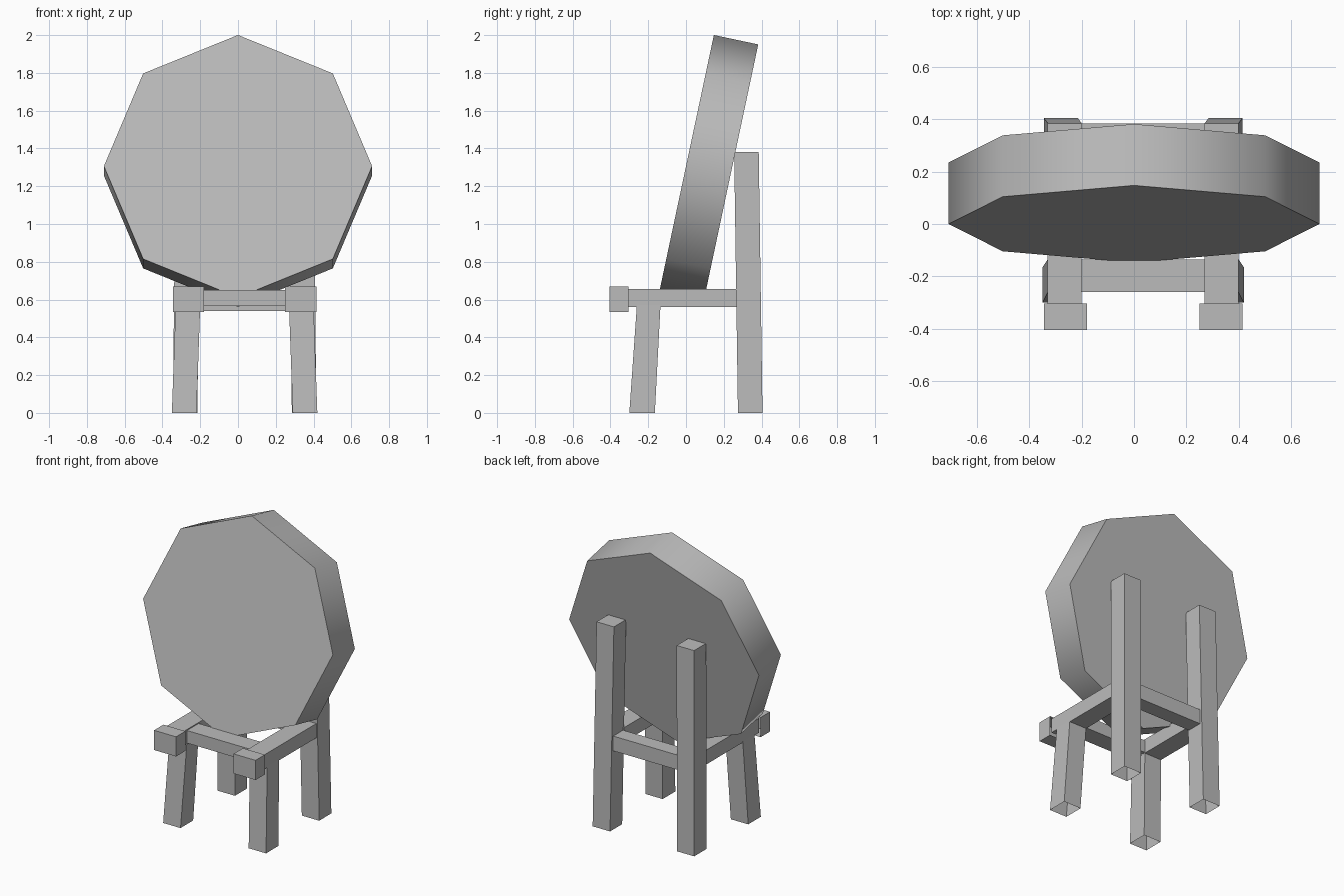
import bpy
import bmesh
from math import radians, sin, cos

cube = bpy.data.objects.get("Cube")
if cube:
    bpy.data.objects.remove(cube, do_unlink=True)

# One plain grey covers everything
grey = bpy.data.materials.new("plain_grey")
grey.use_nodes = True
colour = (0.5, 0.5, 0.5, 1)
grey.diffuse_color = colour
grey.node_tree.nodes["Principled BSDF"].inputs["Base Color"].default_value = colour

STAND_X = 0.035  # middle of the stand


def beam(name, bottom, top, z0, z1, open_side=None):
    """Box between two (x0, x1, y0, y1) rectangles; open_side drops one face."""
    bm = bmesh.new()
    rings = []
    for (x0, x1, y0, y1), z in ((bottom, z0), (top, z1)):
        corners = ((x0, y0), (x1, y0), (x1, y1), (x0, y1))
        rings.append([bm.verts.new((x, y, z)) for x, y in corners])
    low, high = rings
    faces = {"bottom": bm.faces.new(low[::-1]), "top": bm.faces.new(high)}
    for i, side in enumerate(("front", "right", "back", "left")):
        j = (i + 1) % 4
        faces[side] = bm.faces.new((low[i], low[j], high[j], high[i]))
    if open_side:
        bmesh.ops.delete(bm, geom=[faces[open_side]], context="FACES_ONLY")
    mesh = bpy.data.meshes.new(name)
    bm.to_mesh(mesh)
    bm.free()
    mesh.materials.append(grey)
    obj = bpy.data.objects.new(name, mesh)
    bpy.context.collection.objects.link(obj)
    return obj


def span(side, inner, outer, y0, y1):
    """Rectangle on one side of the stand, measured from its middle."""
    x0, x1 = sorted((STAND_X + side * inner, STAND_X + side * outer))
    return (x0, x1, y0, y1)


# Paired parts of the stand
for label, side in (("left", 1), ("right", -1)):
    beam(label + "_front_leg", span(side, 0.255, 0.385, -0.30, -0.165),
         span(side, 0.235, 0.365, -0.26, -0.135), 0, 0.57, "bottom")
    beam(label + "_back_post", span(side, 0.25, 0.38, 0.275, 0.405),
         span(side, 0.235, 0.365, 0.255, 0.385), 0, 1.38, "bottom")
    rail = span(side, 0.235, 0.365, -0.31, 0.275)
    beam(label + "_side_rail", rail, rail, 0.56, 0.657)
    block = span(side, 0.215, 0.38, -0.405, -0.305)
    beam(label + "_end_block", block, block, 0.535, 0.668, "back")

# Cross rails between the legs
for name, y0, y1, z0, z1 in (("front_cross_rail", -0.26, -0.135, 0.565, 0.65),
                             ("back_cross_rail", 0.28, 0.385, 0.54, 0.64)):
    rect = (STAND_X - 0.24, STAND_X + 0.24, y0, y1)
    beam(name, rect, rect, z0, z1)

# Eight-sided board leaning back on the posts
tilt = radians(12)
thick = 0.24
bpy.ops.mesh.primitive_cylinder_add(
    vertices=8, radius=0.71, depth=thick,
    location=(0, cos(tilt) * thick / 2, 1.306 - sin(tilt) * thick / 2),
    rotation=(radians(90) - tilt, 0, 0))
board = bpy.context.object
board.name = "target_board"
board.data.materials.append(grey)
bpy.ops.object.shade_smooth_by_angle(angle=radians(60))
